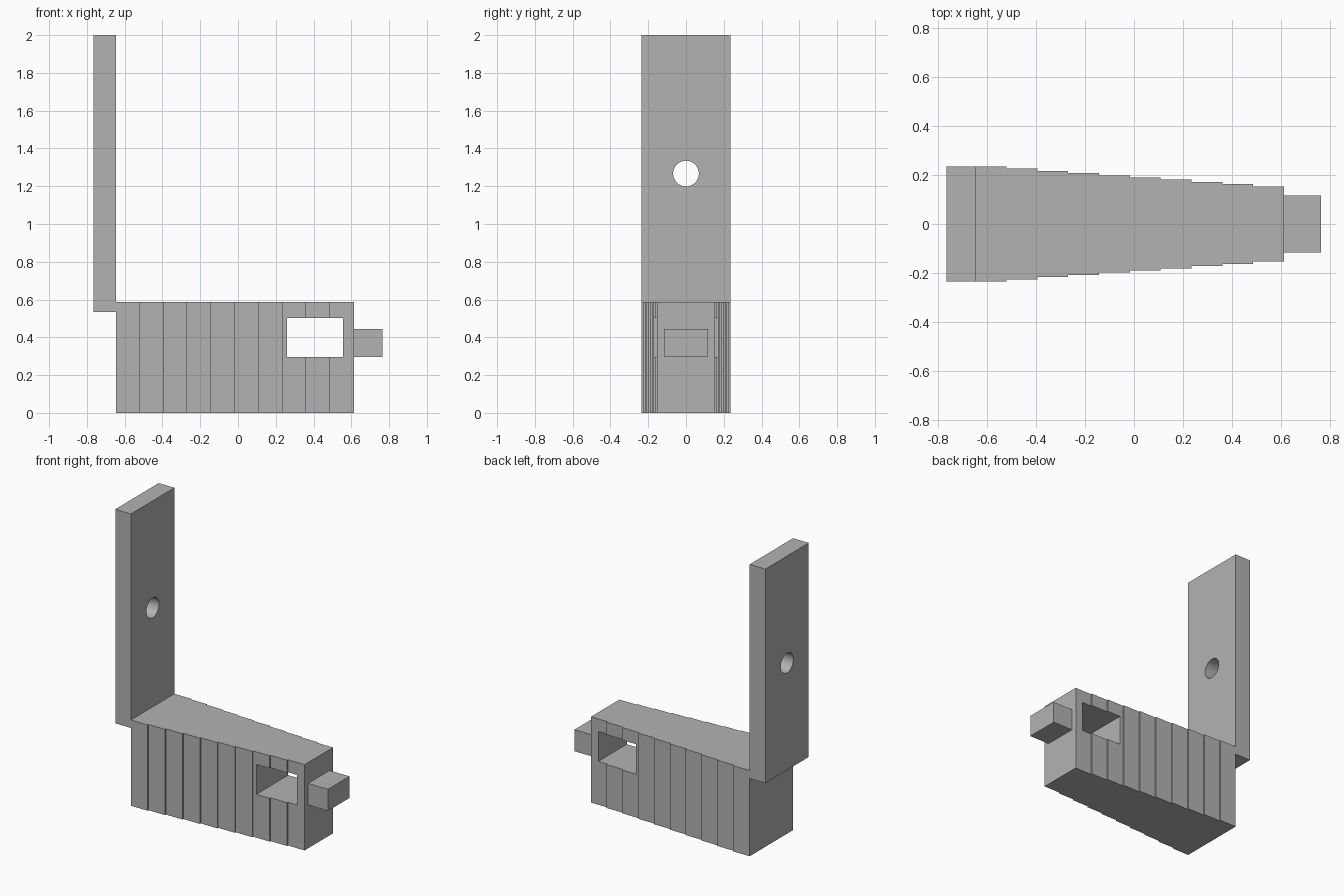
import bpy, bmesh, math

cube = bpy.data.objects.get("Cube")
if cube:
    bpy.data.objects.remove(cube, do_unlink=True)

grey = bpy.data.materials.new("plain grey")
grey.use_nodes = True
grey.diffuse_color = (0.45, 0.45, 0.45, 1)
grey.node_tree.nodes["Principled BSDF"].inputs["Base Color"].default_value = grey.diffuse_color


def box(name, x, y, z):
    """Box from (min, max) ranges."""
    centre = [(a + b) / 2 for a, b in (x, y, z)]
    bpy.ops.mesh.primitive_cube_add(size=1, location=centre)
    ob = bpy.context.object
    ob.name = name
    ob.scale = [b - a for a, b in (x, y, z)]
    bpy.ops.object.transform_apply(location=False, rotation=False, scale=True)
    ob.data.materials.append(grey)
    return ob


def cut(ob, cutter):
    """Subtract the cutter from the part, then discard it."""
    mod = ob.modifiers.new("opening", 'BOOLEAN')
    mod.operation = 'DIFFERENCE'
    mod.solver = 'EXACT'
    mod.object = cutter
    bpy.ops.object.select_all(action='DESELECT')
    ob.select_set(True)
    bpy.context.view_layer.objects.active = ob
    bpy.ops.object.modifier_apply(modifier=mod.name)
    bpy.data.objects.remove(cutter, do_unlink=True)


# Main block: a stepped taper outline extruded upward
X0, X1, STEPS = -0.647, 0.613, 10
WIDE, NARROW, TOP = 0.235, 0.154, 0.588
side = []
for i in range(STEPS):
    half = WIDE + (NARROW - WIDE) * i / (STEPS - 1)
    for k in (i, i + 1):
        side.append((X0 + (X1 - X0) * k / STEPS, half))
outline = [(x, -y) for x, y in side] + side[::-1]

bm = bmesh.new()
base = bm.faces.new([bm.verts.new((x, y, 0)) for x, y in outline])
new = bmesh.ops.extrude_face_region(bm, geom=[base])["geom"]
bmesh.ops.translate(bm, vec=(0, 0, TOP),
                    verts=[v for v in new if isinstance(v, bmesh.types.BMVert)])
bmesh.ops.recalc_face_normals(bm, faces=bm.faces)
mesh = bpy.data.meshes.new("stepped_block")
bm.to_mesh(mesh)
bm.free()
mesh.materials.append(grey)
block = bpy.data.objects.new("stepped_block", mesh)
bpy.context.collection.objects.link(block)

# Rectangular window through the block
cut(block, box("window_cutter", (0.26, 0.557), (-1, 1), (0.297, 0.502)))

# Peg on the narrow end
box("end_peg", (X1, 0.764), (-0.116, 0.116), (0.297, 0.445))

# Upright plate with a round hole
plate = box("upright_plate", (-0.766, X0), (-WIDE, WIDE), (0.533, 2))
bpy.ops.mesh.primitive_cylinder_add(vertices=48, radius=0.068, depth=1,
                                    location=(-0.7, 0, 1.267),
                                    rotation=(0, math.pi / 2, 0))
drill = bpy.context.object
drill.data.materials.append(grey)
cut(plate, drill)
bpy.ops.object.shade_smooth_by_angle(angle=math.radians(30))
